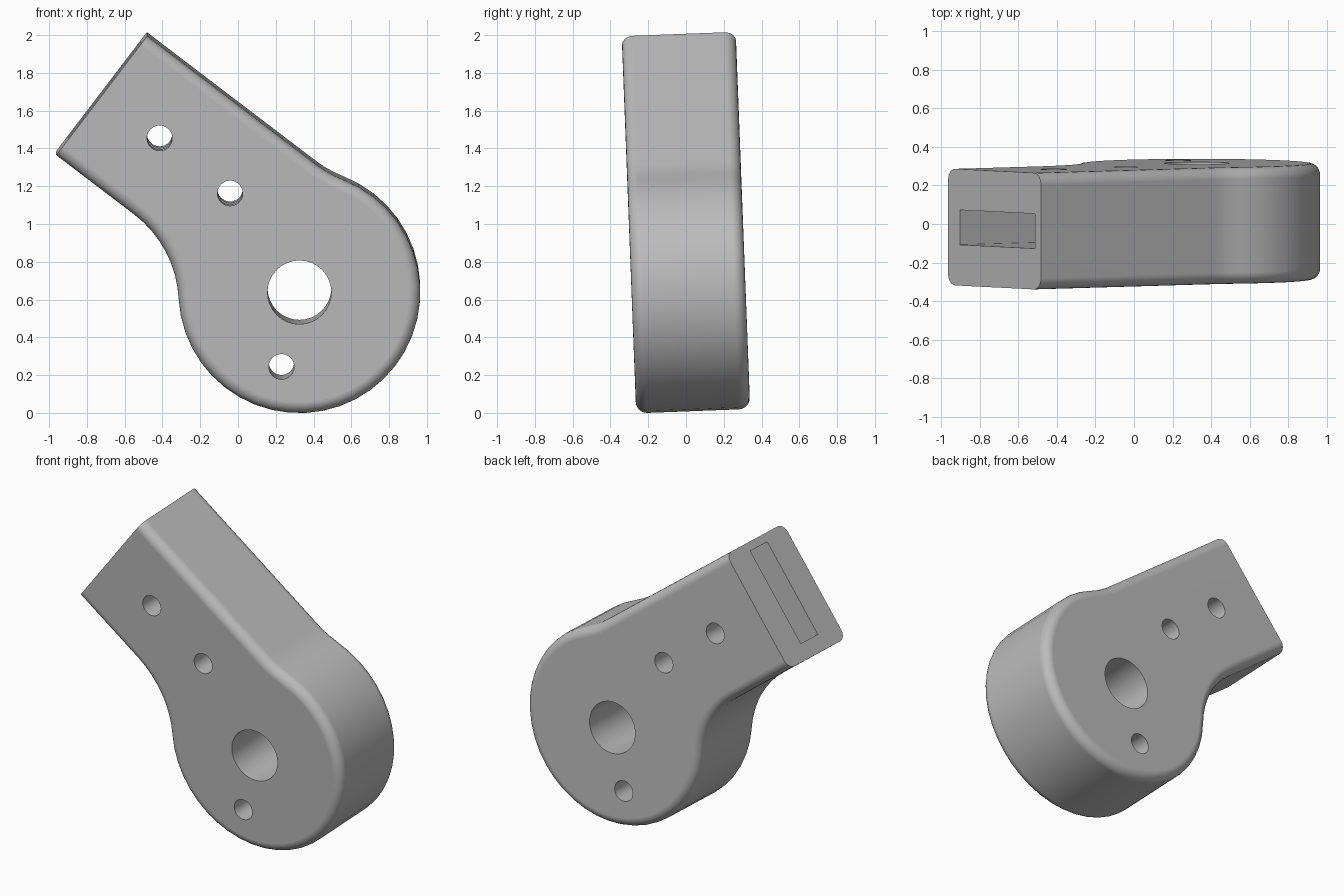
import bpy, bmesh, math
from mathutils import Vector, Matrix

cube = bpy.data.objects.get("Cube")
if cube:
    bpy.data.objects.remove(cube, do_unlink=True)

ARM = math.radians(37.3)       # slope of the arm
TILT = math.radians(2.2)       # lean of the whole part
R, FILLET = 0.64, 0.6          # round head and blend radius
HALF = 0.302                   # half thickness
END, LOW, HIGH = -1.465, -0.202, 0.592   # arm end and its two sides
CENTRE = Vector((0.325, 0, 0.648))       # centre of the round head

# Local frame: x along the arm, y through the thickness, z across the arm
FRAME = Matrix.Translation(CENTRE) @ Matrix.Rotation(ARM, 4, 'Y')

grey = bpy.data.materials.new("plain grey")
grey.use_nodes = True
colour = (0.5, 0.5, 0.5, 1)
grey.diffuse_color = colour
grey.node_tree.nodes["Principled BSDF"].inputs["Base Color"].default_value = colour


def arc(cx, cz, r, a0, a1, n):
    return [(cx + r * math.cos(a0 + (a1 - a0) * i / n),
             cz + r * math.sin(a0 + (a1 - a0) * i / n)) for i in range(n + 1)]


def blend(side):
    """Centre of the fillet between the head and one arm side (distance, sign)."""
    sign = 1 if side > 0 else -1
    z = abs(side) + FILLET
    if sign < 0:
        z = -side + FILLET
    x = -math.sqrt((R + FILLET) ** 2 - z ** 2)
    return x, sign * z


# Outline: arm side, fillet, head, fillet, arm side
lx, lz = blend(LOW)
hx, hz = blend(HIGH)
low_ang, high_ang = math.atan2(-lz, -lx), math.atan2(-hz, -hx)
head_start = math.atan2(lz, lx)
head_end = math.atan2(hz, hx)
outline = [(END, LOW)]
outline += arc(lx, lz, FILLET, math.pi / 2, low_ang, 8)
outline += arc(0, 0, R, head_start, head_end, 30)[1:]
outline += arc(hx, hz, FILLET, high_ang, -math.pi / 2, 3)[1:]
outline += [(END, HIGH)]

bm = bmesh.new()
front = bm.faces.new([bm.verts.new((x, -HALF, z)) for x, z in outline])
ext = bmesh.ops.extrude_face_region(bm, geom=[front])
for v in ext["geom"]:
    if isinstance(v, bmesh.types.BMVert):
        v.co.y = HALF
bmesh.ops.recalc_face_normals(bm, faces=bm.faces[:])

# Round both rims, leaving the arm end crisp
rims = [e for e in bm.edges
        if abs(e.verts[0].co.y - e.verts[1].co.y) < 1e-4
        and not all(v.co.x < END + 1e-4 for v in e.verts)]
bmesh.ops.bevel(bm, geom=rims, offset=0.06, offset_type='OFFSET', segments=6,
                profile=0.5, affect='EDGES', clamp_overlap=False)
bm.transform(FRAME)
mesh = bpy.data.meshes.new("bracket_body")
bm.to_mesh(mesh)
bm.free()
body = bpy.data.objects.new("bracket_body", mesh)
bpy.context.collection.objects.link(body)
mesh.materials.append(grey)


def cut(cutter):
    """Subtract a cutter from the body and delete it."""
    cutter.hide_render = True
    cutter.data.materials.append(grey)
    mod = body.modifiers.new("cut", 'BOOLEAN')
    mod.operation, mod.solver, mod.object = 'DIFFERENCE', 'EXACT', cutter
    bpy.ops.object.select_all(action='DESELECT')
    bpy.context.view_layer.objects.active = body
    body.select_set(True)
    bpy.ops.object.modifier_apply(modifier=mod.name)
    bpy.data.objects.remove(cutter, do_unlink=True)


# Deep slot in the arm end
slot_end, slot_low, slot_high, slot_half = -0.46, -0.10, 0.54, 0.09
bpy.ops.mesh.primitive_cube_add(size=1)
slot = bpy.context.object
slot.name = "slot_cutter"
length = slot_end - END + 0.2
slot.data.transform(
    FRAME @ Matrix.Translation((slot_end - length / 2, 0, (slot_low + slot_high) / 2))
    @ Matrix.Diagonal((length, 2 * slot_half, slot_high - slot_low, 1)))
cut(slot)

# Large bore and three pin holes
for x, z, r in ((0.325, 0.65, 0.169), (-0.415, 1.467, 0.067),
                (-0.042, 1.175, 0.067), (0.23, 0.256, 0.067)):
    bpy.ops.mesh.primitive_cylinder_add(vertices=32, radius=r, depth=2,
                                        location=(x, 0, z),
                                        rotation=(math.pi / 2, 0, 0))
    bpy.context.object.name = "hole_cutter"
    cut(bpy.context.object)

# Lean the part, then stand it on the ground
pivot = Matrix.Translation((0, 0, 1))
body.data.transform(pivot @ Matrix.Rotation(TILT, 4, 'X') @ pivot.inverted())
low = min(v.co.z for v in body.data.vertices)
body.data.transform(Matrix.Translation((0, 0, -low)))

# Smooth the curves, keep flats flat
bpy.ops.object.select_all(action='DESELECT')
body.select_set(True)
bpy.context.view_layer.objects.active = body
bpy.ops.object.shade_smooth_by_angle(angle=math.radians(32))
weighted = body.modifiers.new("flat_faces", 'WEIGHTED_NORMAL')
weighted.keep_sharp = True
